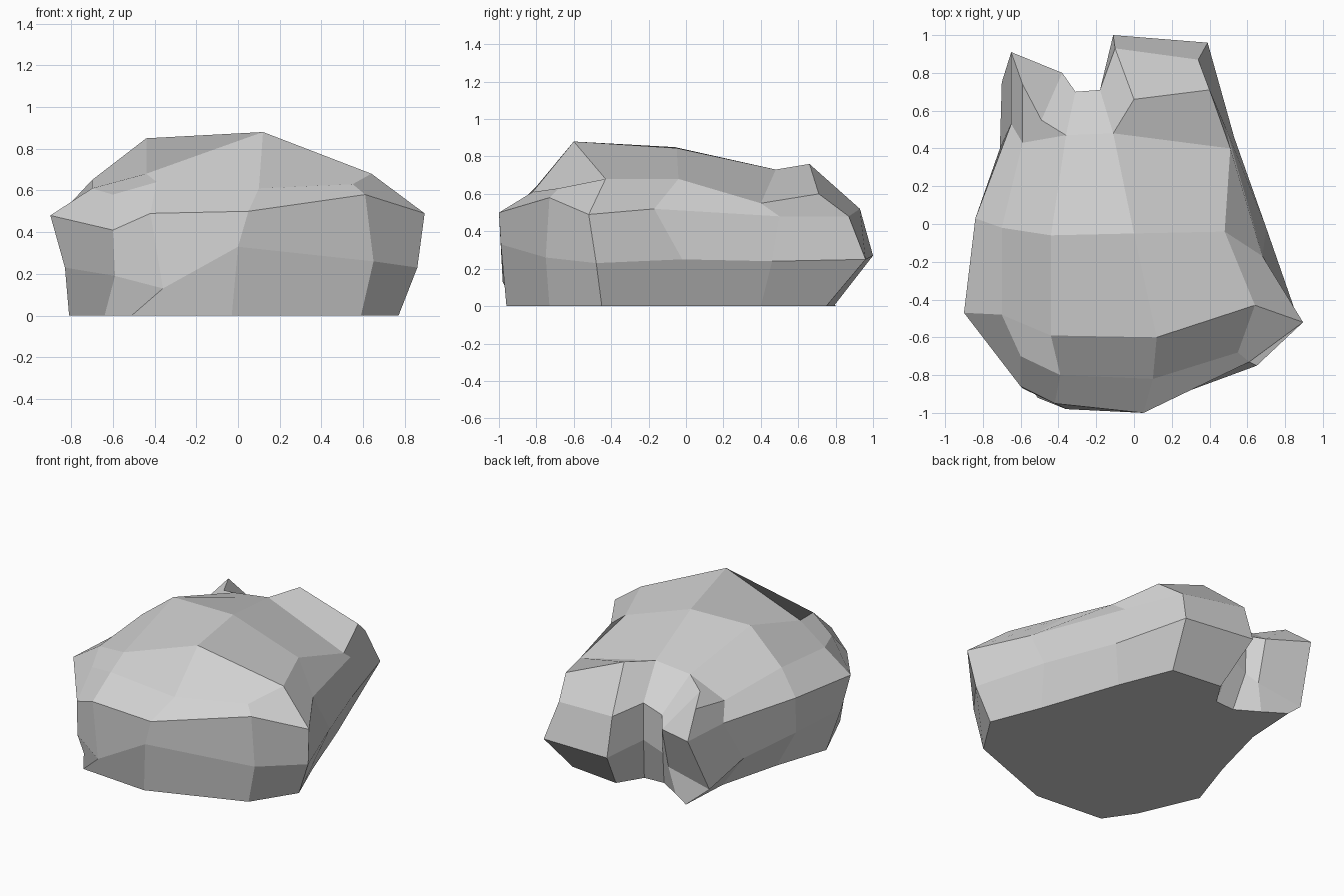
import bpy
import bmesh

# Remove the default cube
default_cube = bpy.data.objects.get("Cube")
if default_cube:
    bpy.data.objects.remove(default_cube, do_unlink=True)

# Stone colour
stone = bpy.data.materials.new("warm_grey_stone")
stone.use_nodes = True
colour = (0.64, 0.64, 0.64, 1)
stone.diffuse_color = colour
stone.node_tree.nodes["Principled BSDF"].inputs["Base Color"].default_value = colour

bm = bmesh.new()


def add_ring(points):
    """Add one loop of the boulder, running from the front towards +x."""
    return [bm.verts.new(point) for point in points]


def bridge(lower, upper):
    """Join two loops of equal length with a band of quads."""
    count = len(lower)
    for i in range(count):
        j = (i + 1) % count
        bm.faces.new((lower[i], lower[j], upper[j], upper[i]))


# Footprint on the ground
footprint = [(-.03, -.96), (.59, -.73), (.77, -.45), (.64, -.12),
             (.46, .4), (.32, .75), (-.03, .79), (-.13, .63),
             (-.27, .62), (-.42, .71), (-.56, .8), (-.58, .44),
             (-.69, .02), (-.81, -.34), (-.64, -.73), (-.51, -.92)]
base = add_ring((x, y, 0) for x, y in footprint)

# Lower belt, with the two rear lobes pushed out
belt = add_ring([(0, -.99, .33), (.65, -.75, .26), (.86, -.48, .23), (.7, -.02, .25),
                 (.53, .46, .24), (.39, .96, .25), (-.11, 1, .27), (-.18, .71, .3),
                 (-.31, .69, .24), (-.38, .73, .18), (-.7, .75, .12), (-.71, .4, .2),
                 (-.82, 0, .25), (-.83, -.47, .23), (-.59, -.87, .19), (-.36, -.98, .13)])

# Widest crease
crease = add_ring([(.05, -1, .5), (.61, -.73, .58), (.895, -.52, .49), (.68, -.17, .52),
                   (.49, .5, .48), (.34, .87, .48), (-.1, .93, .52), (-.18, .71, .55),
                   (-.31, .7, .5), (-.38, .8, .46), (-.65, .91, .49), (-.65, .53, .47),
                   (-.84, .03, .5), (-.9, -.47, .48), (-.6, -.86, .41), (-.42, -.95, .49)])

# Shoulder
shoulder = add_ring([(.1, -.82, .61), (.55, -.68, .63), (.64, -.43, .68), (.48, -.04, .68),
                     (.51, .4, .55), (.4, .71, .6), (0, .66, .76), (-.11, .48, .73),
                     (-.36, .47, .7), (-.49, .55, .65), (-.59, .74, .63), (-.59, .43, .57),
                     (-.7, -.02, .65), (-.7, -.48, .61), (-.6, -.7, .58), (-.39, -.8, .64)])

bm.faces.new(reversed(base))
for lower, upper in ((base, belt), (belt, crease), (crease, shoulder)):
    bridge(lower, upper)

# Crown
crown = add_ring([(.12, -.6, .88), (0, -.05, .845), (-.44, -.06, .85), (-.44, -.59, .68)])
peak, rear, rear_side, front_side = crown
(front, front_corner, flank, flank_rear, root, lobe_outer, lobe_inner, saddle,
 notch, spur, spur_tip, spur_root, side_rear, side, side_front, front_side_low) = shoulder

for patch in (
    crown,
    (front, front_corner, flank, peak),
    (flank, flank_rear, rear, peak),
    (flank_rear, root, saddle, rear),
    (root, lobe_outer, lobe_inner, saddle),
    (saddle, notch, rear_side, rear),
    (notch, spur, spur_tip, spur_root),
    (notch, spur_root, side_rear, rear_side),
    (side_rear, side, front_side, rear_side),
    (side, side_front, front_side_low, front_side),
    (front_side_low, front, peak, front_side),
):
    bm.faces.new(patch)

bmesh.ops.recalc_face_normals(bm, faces=bm.faces)

mesh = bpy.data.meshes.new("boulder")
bm.to_mesh(mesh)
bm.free()
mesh.materials.append(stone)
boulder = bpy.data.objects.new("boulder", mesh)
bpy.context.collection.objects.link(boulder)
